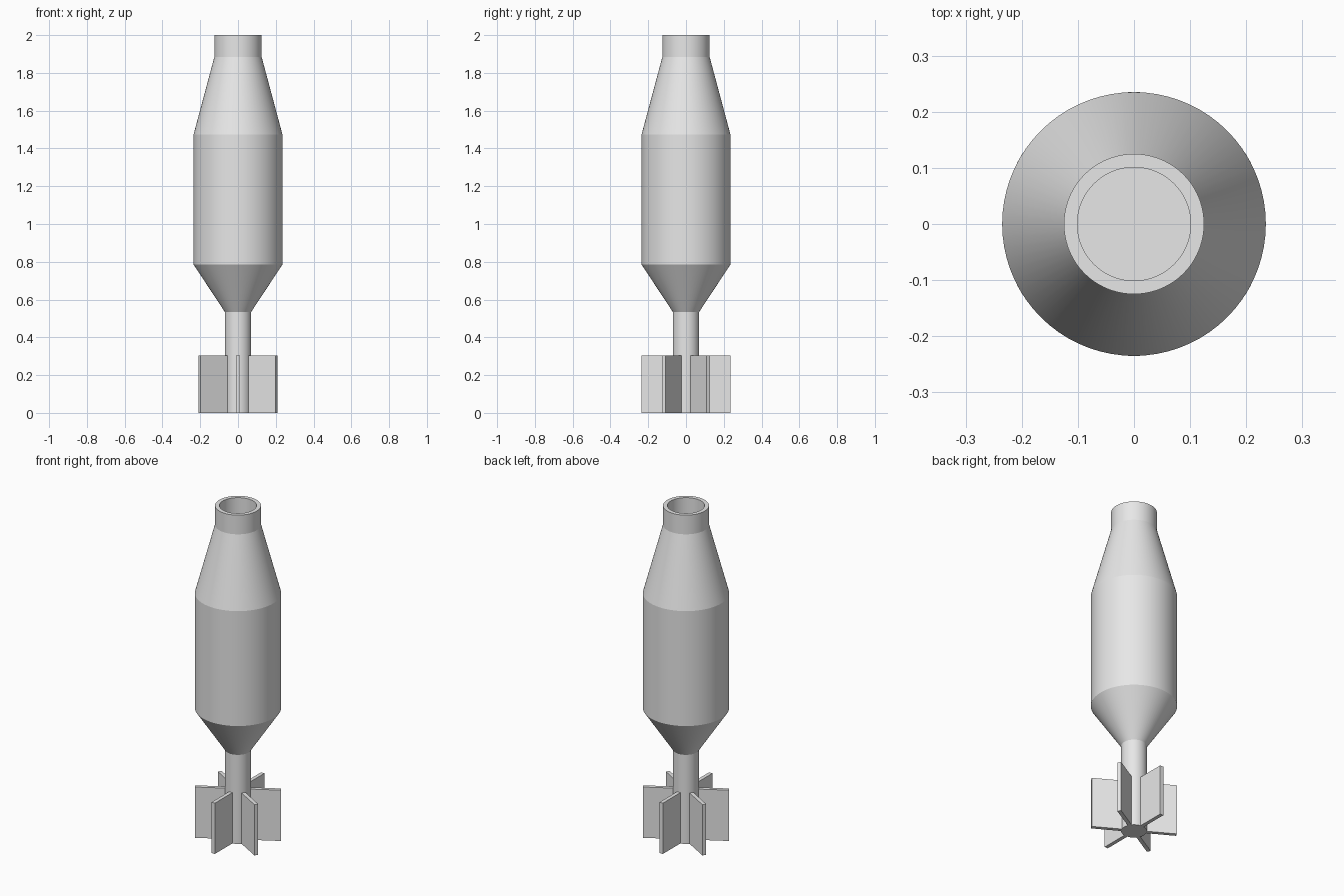
import bpy, bmesh, math
from mathutils import Matrix

cube = bpy.data.objects.get("Cube")
if cube:
    bpy.data.objects.remove(cube, do_unlink=True)

metal = bpy.data.materials.new("grey_metal")
metal.use_nodes = True
metal.diffuse_color = (0.8, 0.8, 0.8, 1)
metal.node_tree.nodes["Principled BSDF"].inputs["Base Color"].default_value = (0.8, 0.8, 0.8, 1)


def add_object(name, bm, smooth):
    bmesh.ops.recalc_face_normals(bm, faces=bm.faces)
    mesh = bpy.data.meshes.new(name)
    bm.to_mesh(mesh)
    bm.free()
    mesh.materials.append(metal)
    obj = bpy.data.objects.new(name, mesh)
    bpy.context.collection.objects.link(obj)
    if smooth:
        bpy.ops.object.select_all(action="DESELECT")
        obj.select_set(True)
        bpy.context.view_layer.objects.active = obj
        bpy.ops.object.shade_smooth_by_angle(angle=math.radians(12))
    return obj


def lathe(name, profile, steps=72):
    """Revolve (radius, height) points around the z axis."""
    bm = bmesh.new()
    verts = [bm.verts.new((r, 0, z)) for r, z in profile]
    edges = [bm.edges.new(pair) for pair in zip(verts, verts[1:])]
    bmesh.ops.spin(bm, geom=verts + edges, cent=(0, 0, 0), axis=(0, 0, 1),
                   angle=math.tau, steps=steps, use_duplicate=False)
    bmesh.ops.remove_doubles(bm, verts=bm.verts, dist=0.0001)
    return add_object(name, bm, True)


# Hollow-necked body: lower cone, cylinder, upper cone, neck and open bore
lathe("body", [(0, 0.535), (0.07, 0.535), (0.235, 0.785), (0.235, 1.475),
               (0.125, 1.885), (0.125, 2.0), (0.101, 2.0), (0.101, 1.87), (0, 1.87)])

# Tail tube
lathe("tail_tube", [(0, 0), (0.07, 0), (0.07, 0.54), (0, 0.54)])

# Six radial tail fins, one pair lying along the y axis
inner, outer, thick, height = 0.055, 0.235, 0.022, 0.305
for i in range(6):
    bm = bmesh.new()
    bmesh.ops.create_cube(bm, size=1)
    bmesh.ops.scale(bm, vec=(outer - inner, thick, height), verts=bm.verts)
    bmesh.ops.translate(bm, vec=((outer + inner) / 2, 0, height / 2), verts=bm.verts)
    bm.transform(Matrix.Rotation(math.radians(30 + 60 * i), 4, "Z"))
    add_object(f"tail_fin_{i + 1}", bm, False)
